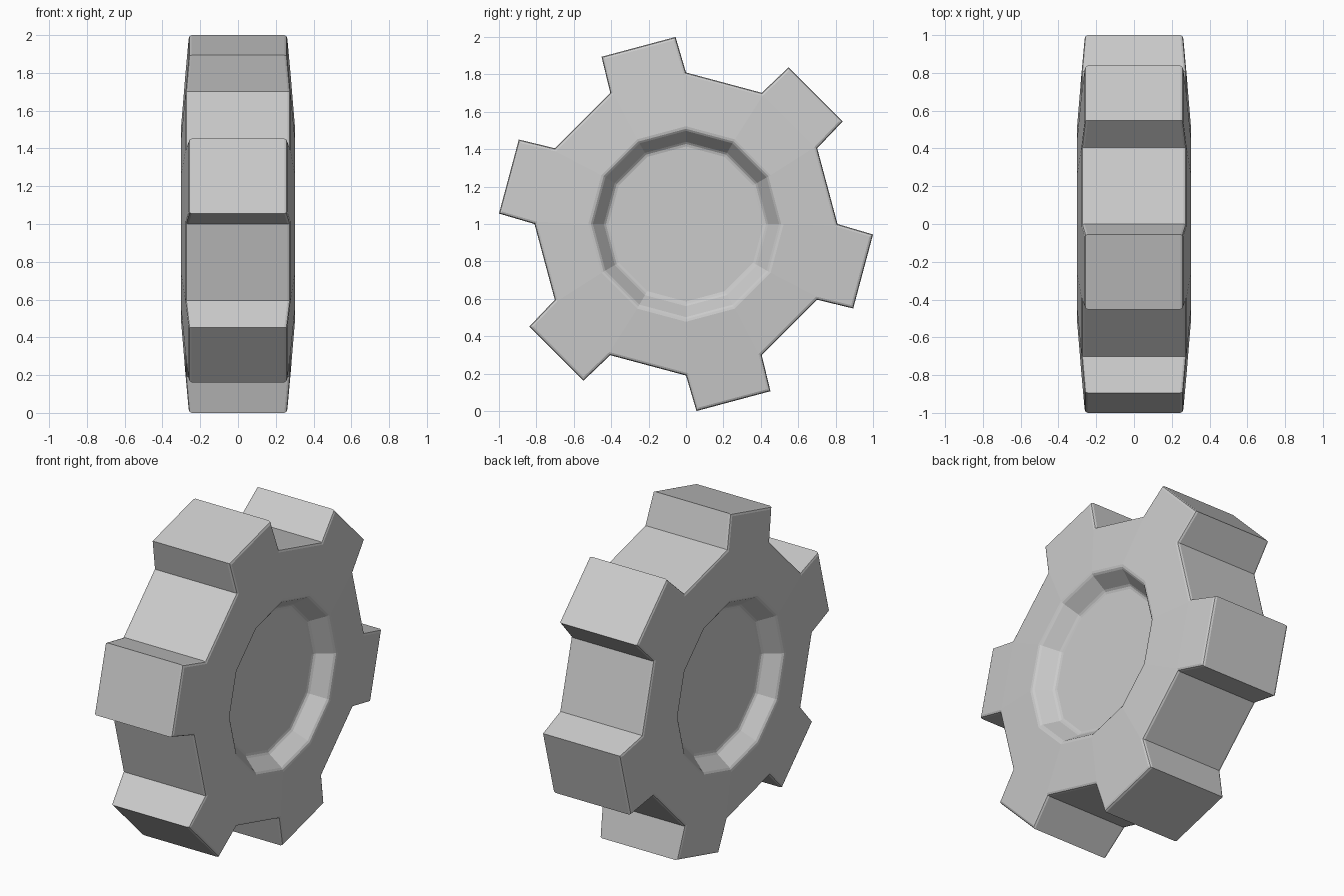
import bpy, bmesh
from math import cos, sin, radians

if "Cube" in bpy.data.objects:
    bpy.data.objects.remove(bpy.data.objects["Cube"])

SIDES = 12
# (radius, half width): recess floor, recess rim, tooth root, tooth tip
FLOOR, RIM, ROOT, TIP = (0.43, 0.20), (0.507, 0.302), (0.81, 0.277), (1.0015, 0.26)

bm = bmesh.new()
bevel_edges = set()


def vert(level, side, deg):
    r, x = level
    a = radians(deg)
    return bm.verts.new((side * x, r * cos(a), 1 + r * sin(a)))


def mark(loop):
    # remember a closed outline for rounding
    for a, b in zip(loop, loop[1:] + loop[:1]):
        bevel_edges.add(bm.edges.get((a, b)))


outlines = []
for side in (1, -1):
    floor, rim, root = ([vert(l, side, 30 * i) for i in range(SIDES)]
                        for l in (FLOOR, RIM, ROOT))
    bm.faces.new(floor)
    outline = []
    for i in range(SIDES):
        j = (i + 1) % SIDES
        # recess wall and slightly conical face
        bm.faces.new((floor[i], floor[j], rim[j], rim[i]))
        bm.faces.new((rim[i], rim[j], root[j], root[i]))
        outline.append(root[i])
        # a tooth on every other side
        if i % 2:
            a = vert(TIP, side, 30 * i + 3.2)
            b = vert(TIP, side, 30 * i + 26.8)
            bm.faces.new((root[i], root[j], b, a))
            outline += [a, b]
    outlines.append((floor, rim, outline))

# outer walls joining both faces
right, left = outlines[0][2], outlines[1][2]
n = len(right)
for i in range(n):
    j = (i + 1) % n
    bm.faces.new((right[i], right[j], left[j], left[i]))

for loops in outlines:
    for loop in loops:
        mark(loop)
bmesh.ops.recalc_face_normals(bm, faces=bm.faces[:])

# small rounding of the outlines and recess edges
bmesh.ops.bevel(bm, geom=list(bevel_edges), offset=0.015, offset_type='OFFSET',
                segments=2, profile=0.5, affect='EDGES', clamp_overlap=True)
bmesh.ops.recalc_face_normals(bm, faces=bm.faces[:])

mesh = bpy.data.meshes.new("gear_wheel")
bm.to_mesh(mesh)
bm.free()
gear = bpy.data.objects.new("gear_wheel", mesh)
bpy.context.collection.objects.link(gear)
